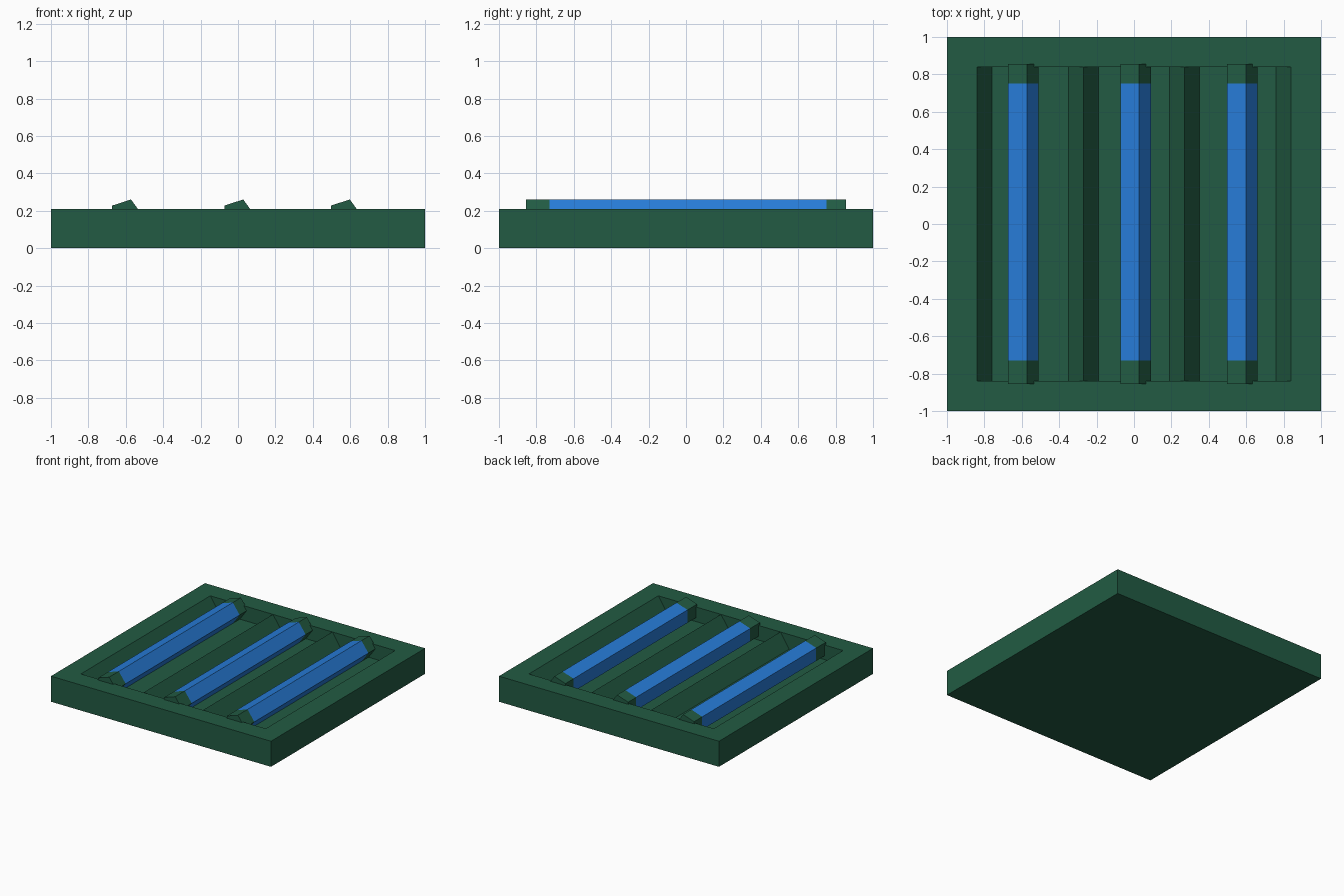
import bpy, bmesh
from math import cos, sin, tau

if "Cube" in bpy.data.objects:
    bpy.data.objects.remove(bpy.data.objects["Cube"])

TOP, FLOOR = 0.21, 0.09
INNER, SLOPE = 0.84, 0.08


def material(name, color):
    m = bpy.data.materials.new(name)
    m.diffuse_color = color
    m.use_nodes = True
    m.node_tree.nodes["Principled BSDF"].inputs["Base Color"].default_value = m.diffuse_color
    return m


green = material("green_casing", (0.016, 0.105, 0.056, 1))
blue = material("blue_tube", (0.02, 0.2, 0.68, 1))


def finish(bm, name, mat):
    bmesh.ops.recalc_face_normals(bm, faces=bm.faces)
    mesh = bpy.data.meshes.new(name)
    bm.to_mesh(mesh)
    bm.free()
    mesh.materials.append(mat)
    obj = bpy.data.objects.new(name, mesh)
    bpy.context.collection.objects.link(obj)
    return obj


def tray():
    """Square slab with three sloped troughs sunk into its top."""
    bm = bmesh.new()
    corners = [(-1, -1), (1, -1), (1, 1), (-1, 1)]
    low = [bm.verts.new((x, y, 0)) for x, y in corners]
    high = [bm.verts.new((x, y, TOP)) for x, y in corners]

    # outer shell
    bm.faces.new(low)
    for i in range(4):
        j = (i + 1) % 4
        bm.faces.new((low[i], low[j], high[j], high[i]))

    # trough section: ridge, floor, floor, ridge ...
    ridges = [-INNER, -0.27, 0.27, INNER]
    section = [(ridges[0], TOP)]
    for a, b in zip(ridges, ridges[1:]):
        section += [(a + SLOPE, FLOOR), (b - SLOPE, FLOOR), (b, TOP)]
    front = [bm.verts.new((x, -INNER, z)) for x, z in section]
    back = [bm.verts.new((x, INNER, z)) for x, z in section]
    for i in range(len(section) - 1):
        bm.faces.new((front[i], front[i + 1], back[i + 1], back[i]))
    for row in (front, back):
        for i in range(0, 9, 3):
            bm.faces.new(row[i:i + 4])

    # flat rim around the troughs
    bm.faces.new([high[0], high[1]] + front[::3][::-1])
    bm.faces.new([high[3], high[2]] + back[::3][::-1])
    bm.faces.new((high[0], front[0], back[0], high[3]))
    bm.faces.new((high[1], high[2], back[-1], front[-1]))
    return finish(bm, "tray", green)


def five_sided_rod(name, x, y0, y1, mat, radius=0.09, z=0.175):
    bm = bmesh.new()
    ring = [(x + radius * cos(tau * i / 5), z + radius * sin(tau * i / 5))
            for i in range(5)]
    a = [bm.verts.new((px, y0, pz)) for px, pz in ring]
    b = [bm.verts.new((px, y1, pz)) for px, pz in ring]
    bm.faces.new(a)
    bm.faces.new(b)
    for i in range(5):
        j = (i + 1) % 5
        bm.faces.new((a[i], a[j], b[j], b[i]))
    return finish(bm, name, mat)


tray()

# tubes with an end cap at either end
for side, x in (("left", -0.6), ("middle", 0.0), ("right", 0.57)):
    five_sided_rod(f"{side}_tube", x, -0.73, 0.75, blue)
    five_sided_rod(f"{side}_front_cap", x, -0.855, -0.73, green)
    five_sided_rod(f"{side}_back_cap", x, 0.75, 0.855, green)
